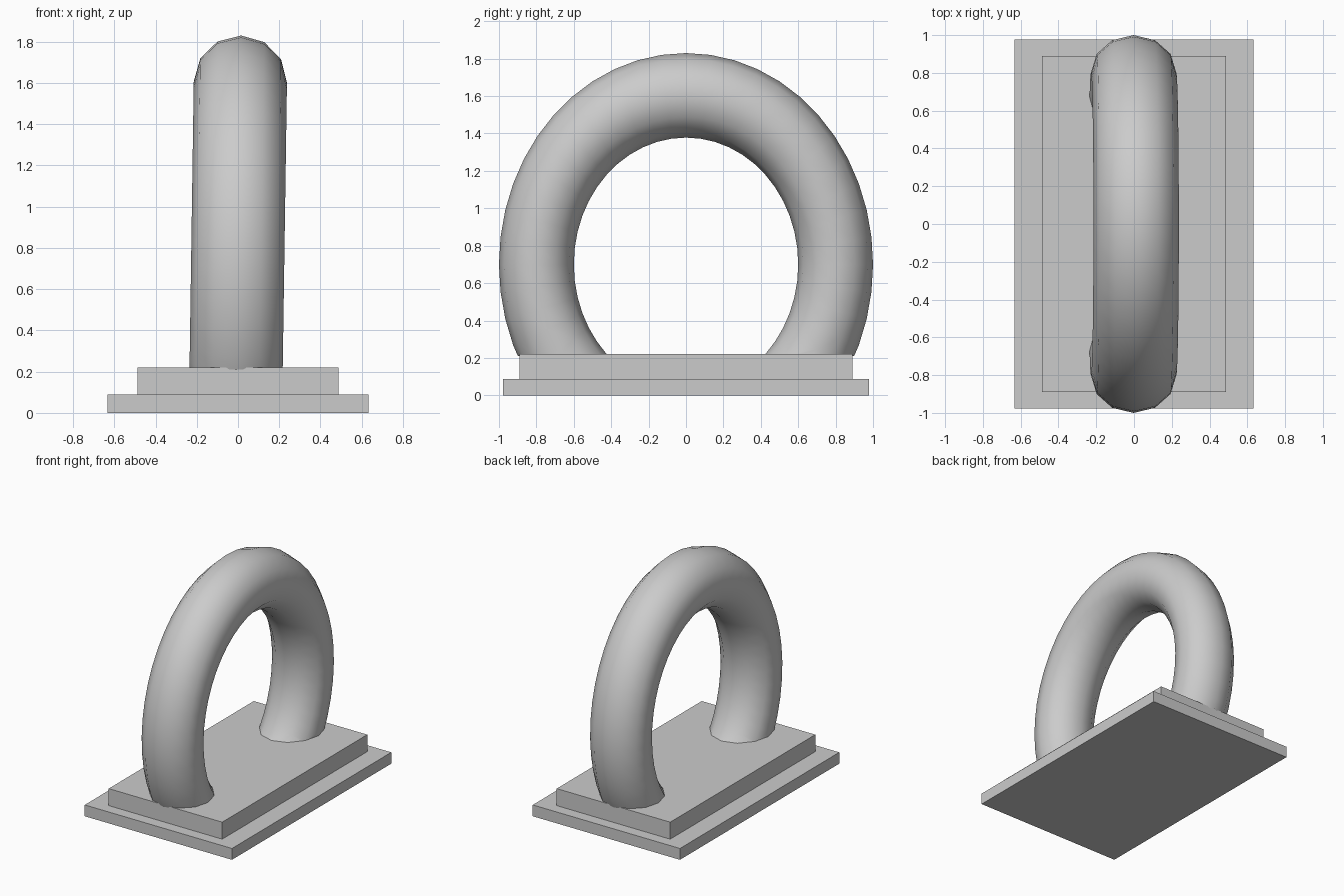
import bpy, bmesh
from math import radians
from mathutils import Matrix

if "Cube" in bpy.data.objects:
    bpy.data.objects.remove(bpy.data.objects["Cube"])


def slab(name, width, depth, z0, z1):
    bpy.ops.mesh.primitive_cube_add(size=1, location=(0, 0, (z0 + z1) / 2))
    ob = bpy.context.object
    ob.name = name
    ob.scale = (width, depth, z1 - z0)
    bpy.ops.object.transform_apply(location=False, rotation=False, scale=True)
    return ob


# Stepped base
slab("lower_base", 1.265, 1.955, 0.0, 0.088)
slab("upper_base", 0.975, 1.78, 0.088, 0.22)

# Ring standing in the YZ plane, stretched upward and tilted very slightly
bpy.ops.mesh.primitive_torus_add(major_radius=0.8, minor_radius=0.2,
                                 major_segments=48, minor_segments=12)
ring = bpy.context.object
ring.name = "ring"
ring.data.transform(
    Matrix.Translation((-0.002, 0, 0.70))
    @ Matrix.Rotation(radians(0.85), 4, 'Y')
    @ Matrix.Diagonal((1.13, 1.0, 1.13, 1.0))
    @ Matrix.Rotation(radians(90), 4, 'Y'))

# Cut the ring off just inside the upper base
bm = bmesh.new()
bm.from_mesh(ring.data)
bmesh.ops.bisect_plane(bm, geom=bm.verts[:] + bm.edges[:] + bm.faces[:],
                       plane_co=(0, 0, 0.21), plane_no=(0, 0, 1), clear_inner=True)
bm.to_mesh(ring.data)
bm.free()
bpy.ops.object.shade_smooth()
